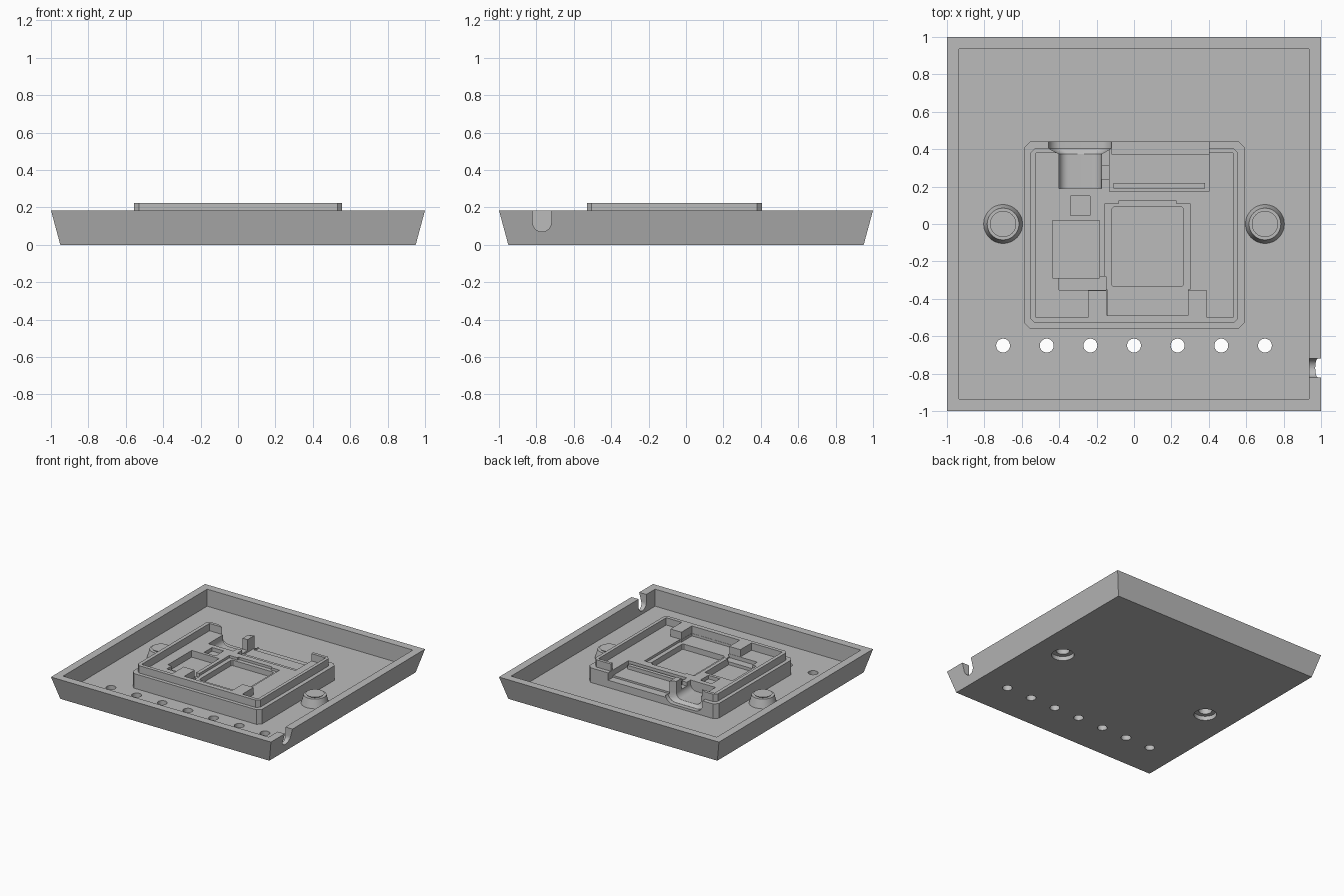
import bpy, bmesh, math
from mathutils import Matrix, Vector

old = bpy.data.objects.get("Cube")
if old:
    bpy.data.objects.remove(old, do_unlink=True)

grey = bpy.data.materials.new("plain_grey")
grey.use_nodes = True
tone = (0.5, 0.5, 0.5, 1)
grey.diffuse_color = tone
grey.node_tree.nodes["Principled BSDF"].inputs["Base Color"].default_value = tone


def finish(name, bm):
    bmesh.ops.recalc_face_normals(bm, faces=bm.faces)
    mesh = bpy.data.meshes.new(name)
    bm.to_mesh(mesh)
    bm.free()
    mesh.materials.append(grey)
    obj = bpy.data.objects.new(name, mesh)
    bpy.context.collection.objects.link(obj)
    return obj


def loft(name, low, high, lo, hi, axis="z"):
    """Solid between two matching outlines, along z, x or y."""
    place = {"z": lambda a, b, t: (a, b, t),
             "y": lambda a, b, t: (a, t, b),
             "x": lambda a, b, t: (t, a, b)}[axis]
    bm = bmesh.new()
    bottom = [bm.verts.new(place(a, b, lo)) for a, b in low]
    top = [bm.verts.new(place(a, b, hi)) for a, b in high]
    bm.faces.new(bottom)
    bm.faces.new(top)
    n = len(low)
    for i in range(n):
        j = (i + 1) % n
        bm.faces.new((bottom[i], bottom[j], top[j], top[i]))
    return finish(name, bm)


def prism(name, pts, lo, hi, axis="z"):
    return loft(name, pts, pts, lo, hi, axis)


def rect(x0, x1, y0, y1, c=0):
    """Rectangle outline, with chamfered corners if c is set."""
    if not c:
        return [(x0, y0), (x1, y0), (x1, y1), (x0, y1)]
    return [(x0 + c, y0), (x1 - c, y0), (x1, y0 + c), (x1, y1 - c),
            (x1 - c, y1), (x0 + c, y1), (x0, y1 - c), (x0, y0 + c)]


def u_shape(mid, half, bottom, top, r):
    """Upright channel outline with rounded lower corners."""
    pts = [(mid - half, top)]
    for side, start in ((-1, math.pi), (1, 1.5 * math.pi)):
        for i in range(9):
            a = start + i * math.pi / 16
            pts.append((mid + side * (half - r) + r * math.cos(a),
                        bottom + r + r * math.sin(a)))
    return pts + [(mid + half, top)]


def cone(name, x, y, r0, r1, lo, hi):
    ring = lambda r: [(x + r * math.cos(i * math.tau / 48),
                       y + r * math.sin(i * math.tau / 48)) for i in range(48)]
    return loft(name, ring(r0), ring(r1), lo, hi)


def combine(target, tools, operation="DIFFERENCE"):
    """Bake booleans into the target and drop the tools."""
    for tool in tools:
        mod = target.modifiers.new("cut", "BOOLEAN")
        mod.operation, mod.solver, mod.object = operation, "EXACT", tool
    graph = bpy.context.evaluated_depsgraph_get()
    graph.update()
    mesh = bpy.data.meshes.new_from_object(target.evaluated_get(graph))
    target.modifiers.clear()
    target.data = mesh
    for tool in tools:
        bpy.data.objects.remove(tool, do_unlink=True)


# Tray with sloped outer walls and a cable notch
FLOOR, RIM = 0.045, 0.185
tray = loft("tray", rect(-.95, .95, -.95, .95), rect(-1, 1, -1, 1), 0, RIM)
cuts = [prism("cavity", rect(-.935, .935, -.935, .935), FLOOR, 0.4),
        prism("cable_notch", u_shape(-.77, .05, .07, .4, .0499), .9, 1.1, "x")]
# Row of drain holes along the front
cuts += [cone("drain_hole", -.7 + i * 1.4 / 6, -.65, .037, .037, -.1, .1)
         for i in range(7)]


def screw_cutters(x):
    return [cone("screw_hole", x, 0, .05, .05, -.1, .3),
            cone("head_recess", x, 0, .085, .085, -.1, .035),
            cone("mouth_chamfer", x, 0, .045, .07, .1, .125)]


for x in (-.7, .7):
    cuts += screw_cutters(x)[:2]
combine(tray, cuts)

# Screw bosses
bosses = []
for side, x in (("right", -.7), ("left", .7)):
    boss = cone(side + "_screw_boss", x, 0, .105, .085, FLOOR - .004, .115)
    combine(boss, screw_cutters(x))
    bosses.append(boss)

# Raised cradle with a thin rim and two inner pads at the front
SHELF, TOP = 0.165, 0.225
cradle = prism("cradle", rect(-.585, .59, -.56, .44, .03), FLOOR - .01, SHELF)
rim = prism("rim", rect(-.555, .557, -.53, .405, .025), SHELF - .015, TOP)
recess = [(.53, .38), (-.525, .38), (-.525, -.5), (-.245, -.5), (-.245, -.355),
          (-.145, -.355), (-.145, -.49), (.29, -.49), (.29, -.355),
          (.39, -.355), (.39, -.5), (.53, -.5)]
combine(rim, [prism("recess", recess, .1, .3)])
tab = prism("tab", rect(-.175, -.13, .31, .4), SHELF - .02, TOP - .001)
combine(cradle, [rim, tab], "UNION")

# Pockets: outline and floor height
pockets = [(rect(-.155, .3, -.35, .11), .145),       # screen ledge
           (rect(-.08, .225, .1, .125), .145),       # ledge tongue
           (rect(-.143, .288, -.488, -.34), .145),   # ribbon bay
           (rect(-.12, .265, -.335, .09, .01), .1),  # screen well
           (rect(-.435, -.185, -.29, .02), .11),     # chip well
           (rect(-.4, -.15, -.353, -.28), .135),     # chip side bay
           (rect(-.34, -.235, .045, .15), .135),     # button well
           (rect(-.18, -.12, .24, .31), .135),       # link slot
           (rect(-.13, .4, .175, .5), .12),          # connector bay
           (rect(-.12, .4, .375, .5), .105)]         # connector sill
cuts = [prism("pocket", pts, floor, .4) for pts, floor in pockets]

# Plug socket with a flared mouth at the back
cuts.append(prism("plug_bay", u_shape(-.288, .113, .085, .4, .05), .19, .5, "y"))
cuts.append(loft("plug_flare", u_shape(-.288, .113, .085, .4, .05),
                 u_shape(-.288, .17, .065, .4, .07), .375, .405, "y"))
cuts.append(prism("plug_mouth", u_shape(-.288, .17, .065, .4, .07), .404, .5, "y"))
combine(cradle, cuts)

# Ridge that holds the connector
ridge = prism("connector_ridge", rect(-.11, .38, .19, .22), .11, .15)

for obj in bpy.context.selected_objects:
    obj.select_set(False)
for obj in [tray, cradle, ridge] + bosses:
    obj.select_set(True)
    bpy.context.view_layer.objects.active = obj
bpy.ops.object.shade_smooth_by_angle(angle=math.radians(30))
